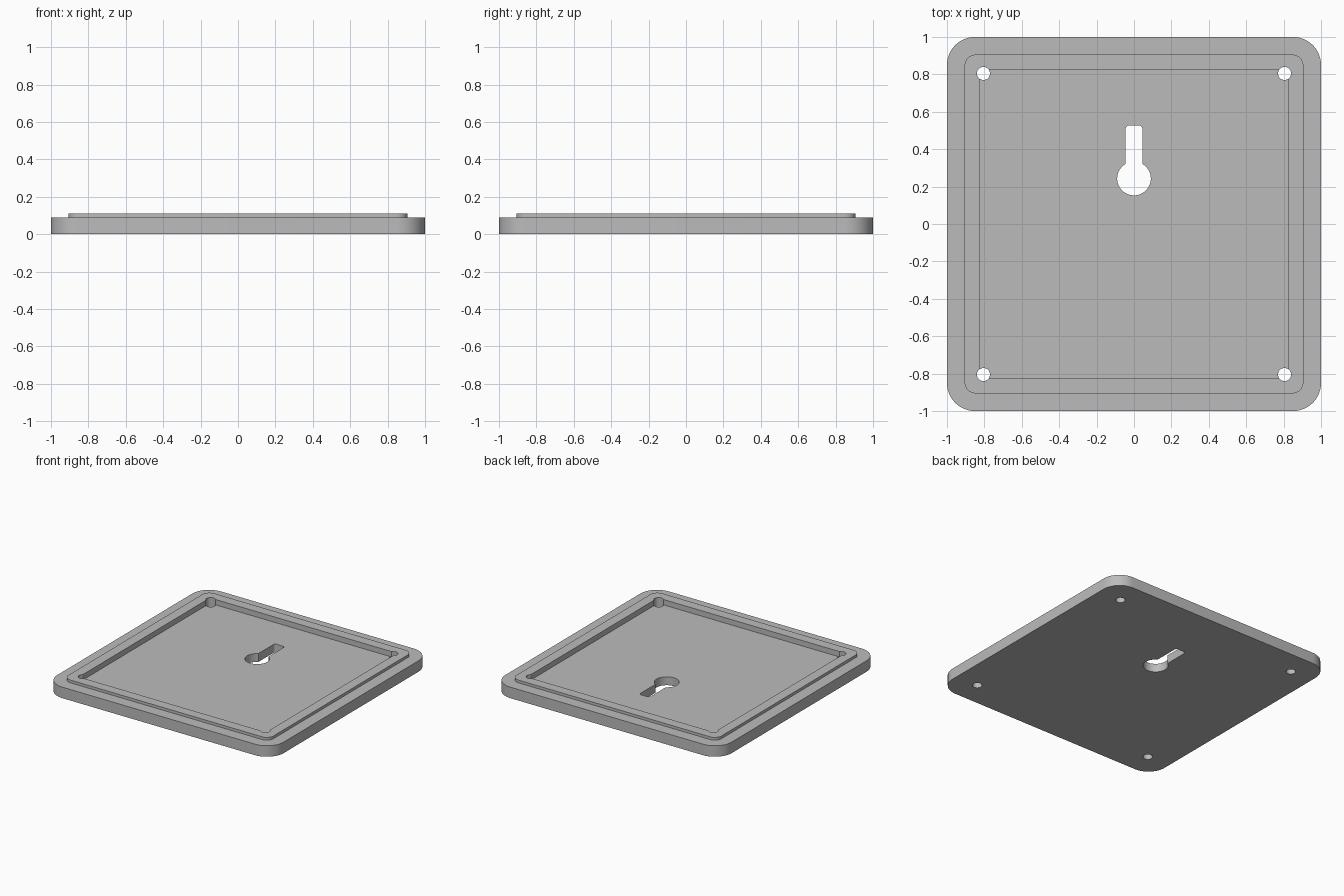
import bpy
import bmesh
from math import cos, sin, pi

if "Cube" in bpy.data.objects:
    bpy.data.objects.remove(bpy.data.objects["Cube"], do_unlink=True)

PLATE_TOP, RIM_TOP, FLOOR = 0.088, 0.11, 0.067

grey = bpy.data.materials.new("plain grey")
grey.use_nodes = True
colour = (0.5, 0.5, 0.5, 1)
grey.diffuse_color = colour
grey.node_tree.nodes["Principled BSDF"].inputs["Base Color"].default_value = colour


def rounded_outline(x0, x1, y0, y1, r, steps=12):
    """Counter-clockwise rectangle with rounded corners (r = 0 for sharp)."""
    if r == 0:
        return [(x0, y0), (x1, y0), (x1, y1), (x0, y1)]
    centres = [(x1 - r, y1 - r), (x0 + r, y1 - r), (x0 + r, y0 + r), (x1 - r, y0 + r)]
    points = []
    for i, (cx, cy) in enumerate(centres):
        for k in range(steps + 1):
            a = (i + k / steps) * pi / 2
            points.append((cx + r * cos(a), cy + r * sin(a)))
    return points


def circle(cx, cy, r, sides=40):
    return [(cx + r * cos(2 * pi * i / sides), cy + r * sin(2 * pi * i / sides))
            for i in range(sides)]


def prism(name, outline, z0, z1):
    bm = bmesh.new()
    base = bm.faces.new([bm.verts.new((x, y, z0)) for x, y in outline])
    side = bmesh.ops.extrude_face_region(bm, geom=[base])["geom"]
    top = [v for v in side if isinstance(v, bmesh.types.BMVert)]
    bmesh.ops.translate(bm, verts=top, vec=(0, 0, z1 - z0))
    bmesh.ops.recalc_face_normals(bm, faces=bm.faces)
    mesh = bpy.data.meshes.new(name)
    bm.to_mesh(mesh)
    bm.free()
    mesh.materials.append(grey)
    obj = bpy.data.objects.new(name, mesh)
    bpy.context.collection.objects.link(obj)
    return obj


def combine(target, tool, operation):
    """Apply a boolean and discard the tool."""
    bpy.context.view_layer.objects.active = target
    mod = target.modifiers.new(operation, 'BOOLEAN')
    mod.operation = operation
    mod.solver = 'EXACT'
    mod.object = tool
    bpy.ops.object.modifier_apply(modifier=mod.name)
    bpy.data.objects.remove(tool, do_unlink=True)


# Base plate with a raised rim
plate = prism("cover_plate", rounded_outline(-1, 1, -1, 1, 0.15), 0, PLATE_TOP)
rim = prism("rim", rounded_outline(-0.906, 0.906, -0.906, 0.906, 0.06), 0.03, RIM_TOP)
combine(plate, rim, 'UNION')

# Sunken square inside the rim
recess = prism("recess", rounded_outline(-0.826, 0.826, -0.826, 0.826, 0), FLOOR, 0.3)
combine(plate, recess, 'DIFFERENCE')

# Corner screw holes
for sx in (-1, 1):
    for sy in (-1, 1):
        hole = prism("screw_hole", circle(sx * 0.805, sy * 0.805, 0.035), -0.1, 0.3)
        combine(plate, hole, 'DIFFERENCE')

# Keyhole hanger: round opening and narrow slot
keyhole = prism("keyhole", circle(0, 0.243, 0.09, 48), -0.1, 0.3)
slot = prism("slot", rounded_outline(-0.045, 0.045, 0.243, 0.527, 0.018, 6), -0.12, 0.32)
combine(plate, keyhole, 'DIFFERENCE')
combine(plate, slot, 'DIFFERENCE')

bpy.ops.object.select_all(action='DESELECT')
plate.select_set(True)
bpy.context.view_layer.objects.active = plate
bpy.ops.object.shade_smooth_by_angle(angle=pi / 6)
